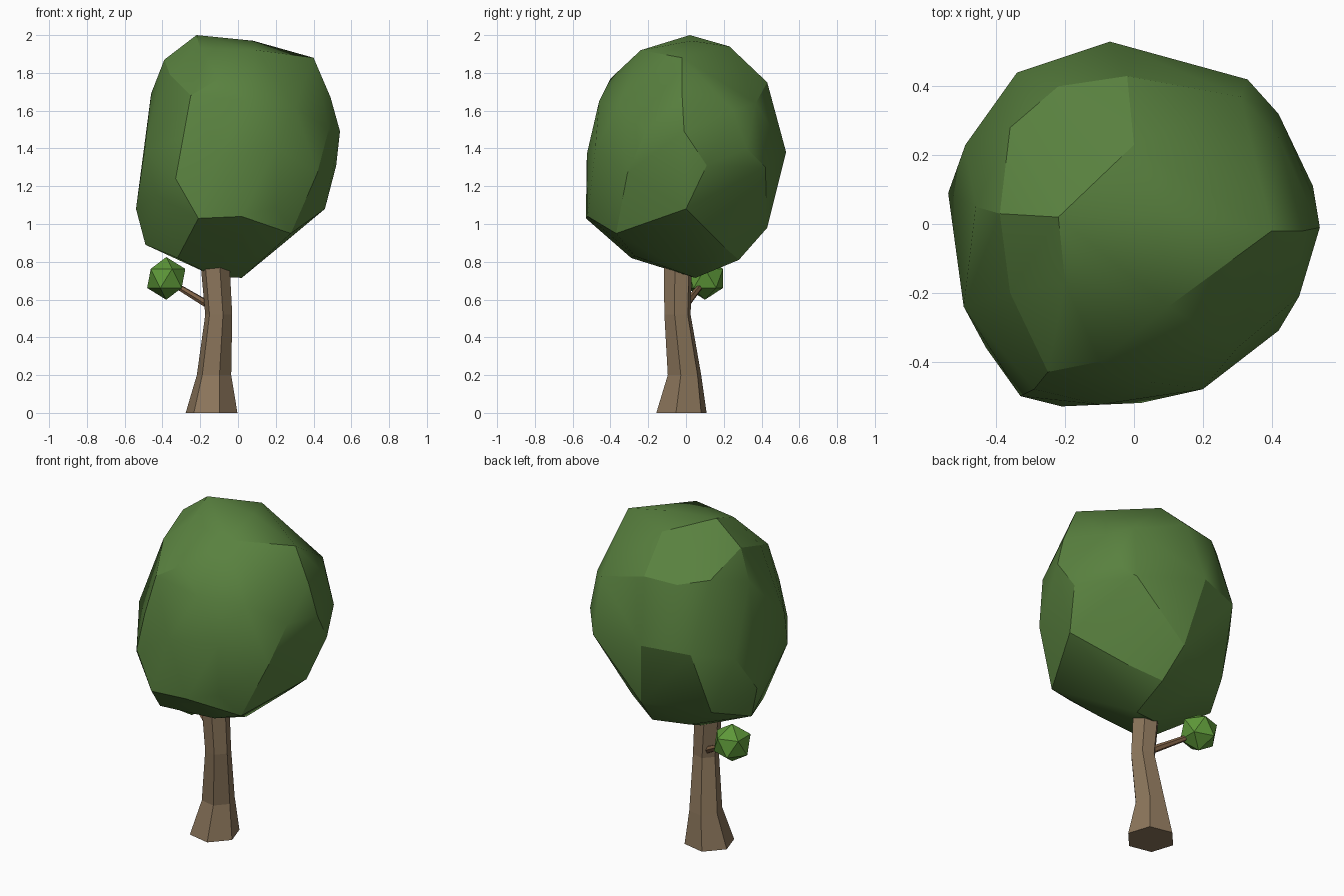
import bpy, bmesh, math
from mathutils import Vector

if "Cube" in bpy.data.objects:
    bpy.data.objects.remove(bpy.data.objects["Cube"])


def material(name, rgb):
    m = bpy.data.materials.new(name)
    m.diffuse_color = (*rgb, 1)
    m.use_nodes = True
    m.node_tree.nodes["Principled BSDF"].inputs["Base Color"].default_value = m.diffuse_color
    return m


def finish(bm, name, mat):
    bmesh.ops.recalc_face_normals(bm, faces=bm.faces)
    me = bpy.data.meshes.new(name)
    bm.to_mesh(me)
    bm.free()
    me.materials.append(mat)
    ob = bpy.data.objects.new(name, me)
    bpy.context.collection.objects.link(ob)
    return ob


def hexagon(r, turn=0):
    angles = [math.radians(60 * i + turn) for i in range(6)]
    return [Vector((r * math.cos(a), r * math.sin(a), 0)) for a in angles]


def loft(rings, name, mat):
    bm = bmesh.new()
    loops = [[bm.verts.new(p) for p in r] for r in rings]
    for a, b in zip(loops, loops[1:]):
        n = len(a)
        for i in range(n):
            bm.faces.new((a[i], a[(i + 1) % n], b[(i + 1) % n], b[i]))
    bm.faces.new(loops[0][::-1])
    bm.faces.new(loops[-1])
    return finish(bm, name, mat)


def hull(points, name, mat):
    bm = bmesh.new()
    for p in points:
        bm.verts.new(p)
    bmesh.ops.convex_hull(bm, input=bm.verts)
    loose = [v for v in bm.verts if not v.link_faces]
    bmesh.ops.delete(bm, geom=loose, context='VERTS')
    return finish(bm, name, mat)


bark = material("bark", (0.26, 0.18, 0.105))
twig = material("twig", (0.21, 0.12, 0.06))
leaf = material("dark_leaf", (0.10, 0.22, 0.05))
light_leaf = material("light_leaf", (0.11, 0.31, 0.04))

# Trunk: bent six-sided column (x, y, z, radius)
trunk = []
for x, y, z, r in [(-.14, -.024, 0, .14), (-.127, -.008, .2, .093),
                   (-.102, -.045, .52, .073), (-.12, -.043, .77, .078)]:
    trunk.append([Vector((x, y, z)) + p for p in hexagon(r, -12)])
loft(trunk, "trunk", bark)

# Branch: thin tapered rod, reaching into the small leaf cluster
start, end = Vector((-.12, -.02, .55)), Vector((-.37, .10, .70))
q = (end - start).to_track_quat('Z', 'Y')
loft([[start.lerp(end, t) + q @ p for p in hexagon(r)]
      for t, r in [(0, .022), (.5, .018), (1, .014)]], "branch", twig)

# Small faceted leaf cluster
bm = bmesh.new()
bmesh.ops.create_icosphere(bm, subdivisions=1, radius=.113)
bmesh.ops.translate(bm, verts=bm.verts, vec=(-.38, .10, .712))
finish(bm, "small_leaf_cluster", light_leaf)

# Canopy: corner points of an irregular rounded crown, bottom to top
corners = [
    (.02, .05, .715), (-.12, .03, .72), (-.32, -.29, .82), (.03, -.27, .83),
    (.03, .28, .81), (-.2, .25, .83), (.22, .2, .88), (-.49, .07, .89),
    (.28, -.37, .95), (.0, .43, .98), (-.38, .3, .97),
    (-.21, -.53, 1.03), (.02, -.52, 1.04), (.2, -.47, 1.09), (.46, 0, 1.08),
    (-.54, .09, 1.08), (-.43, -.36, 1.15), (-.33, -.5, 1.24),
    (.42, -.31, 1.27), (.52, .11, 1.31), (.33, .42, 1.3), (-.07, .53, 1.38),
    (-.34, .44, 1.36), (-.49, .23, 1.3), (-.1, -.525, 1.37),
    (-.495, -.24, 1.39), (.42, .32, 1.4), (.2, -.48, 1.4), (.54, -.01, 1.49),
    (.48, -.21, 1.5), (-.29, -.48, 1.46), (.42, .25, 1.6), (.31, .37, 1.64),
    (.3, -.36, 1.62), (.05, -.46, 1.65), (.49, -.02, 1.67), (-.46, .05, 1.69),
    (-.25, -.43, 1.68), (-.1, -.4, 1.77), (-.02, .43, 1.75), (-.22, .4, 1.74),
    (-.36, .28, 1.76), (-.36, -.2, 1.79), (-.39, .03, 1.87), (.40, -.02, 1.88),
    (.1, -.24, 1.92), (.0, .23, 1.94), (-.2, -.17, 1.93), (-.22, .02, 2.0),
    (.08, .03, 1.97)]
canopy = hull(corners, "canopy", leaf)
bpy.ops.object.select_all(action='DESELECT')
canopy.select_set(True)
bpy.context.view_layer.objects.active = canopy
bpy.ops.object.shade_smooth_by_angle(angle=math.radians(27))
